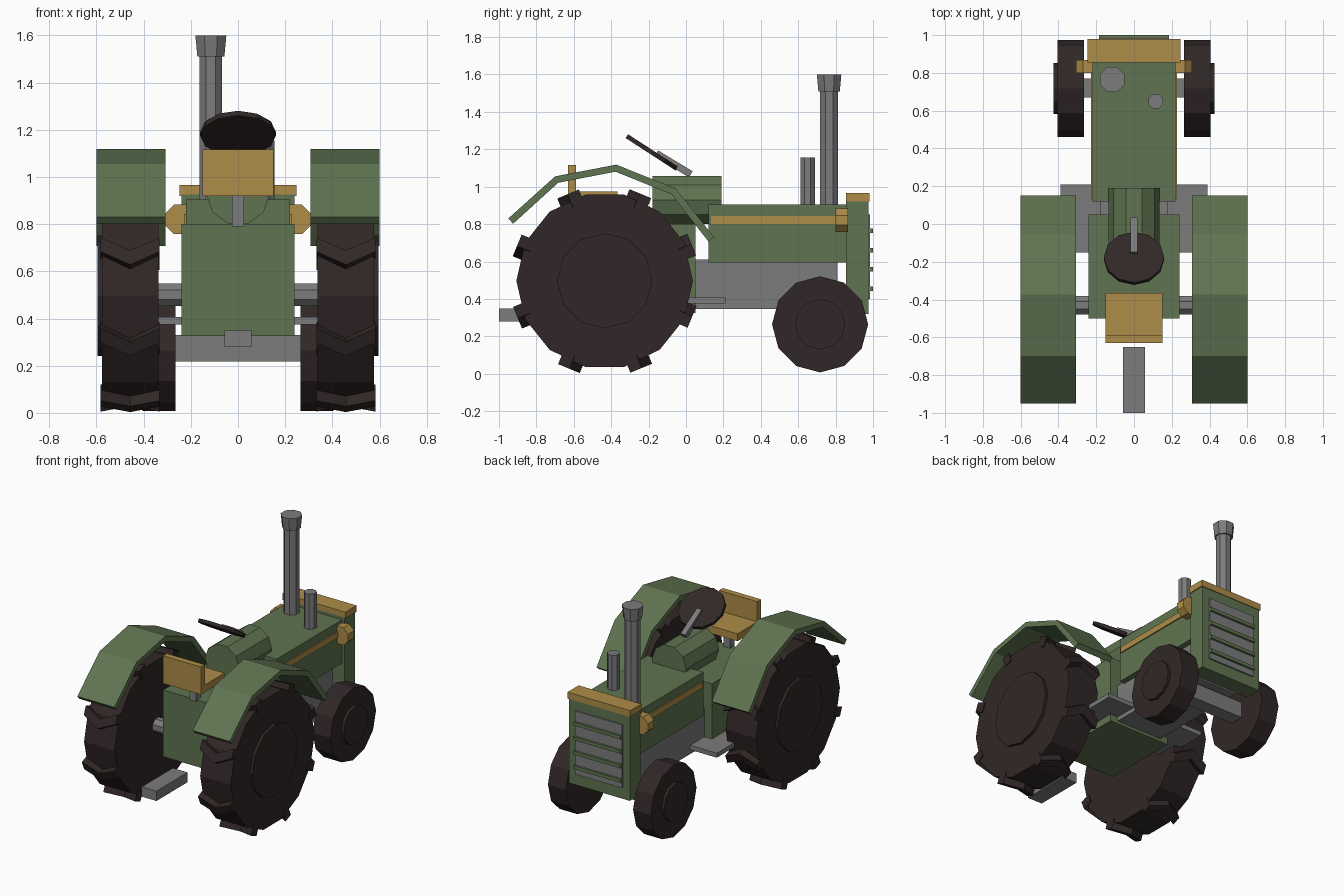
import bpy, bmesh, math
from mathutils import Vector

if "Cube" in bpy.data.objects:
    bpy.data.objects.remove(bpy.data.objects["Cube"])


def material(name, r, g, b):
    m = bpy.data.materials.new(name)
    m.diffuse_color = (r, g, b, 1)
    m.use_nodes = True
    m.node_tree.nodes["Principled BSDF"].inputs["Base Color"].default_value = m.diffuse_color
    return m


GREEN = material("green paint", 0.115, 0.175, 0.082)
GOLD = material("gold paint", 0.42, 0.262, 0.065)
GREY = material("grey metal", 0.2, 0.2, 0.2)
DARK = material("dark rubber", 0.031, 0.02, 0.02)


def finish(name, bm, mat):
    bmesh.ops.recalc_face_normals(bm, faces=bm.faces)
    me = bpy.data.meshes.new(name)
    bm.to_mesh(me)
    bm.free()
    me.materials.append(mat)
    ob = bpy.data.objects.new(name, me)
    bpy.context.collection.objects.link(ob)
    return ob


def loft(bm, a, b):
    """Closed solid between two matching outlines."""
    va, vb = [bm.verts.new(p) for p in a], [bm.verts.new(p) for p in b]
    bm.faces.new(va)
    bm.faces.new(vb)
    for i in range(len(a)):
        j = (i + 1) % len(a)
        bm.faces.new((va[i], va[j], vb[j], vb[i]))


def box(name, mat, x, y, z):
    bm = bmesh.new()
    loft(bm, *[[(x[0], y[0], h), (x[1], y[0], h), (x[1], y[1], h), (x[0], y[1], h)] for h in z])
    return finish(name, bm, mat)


def cyl(name, mat, axis, n, r, centre, span, turn=0.0, r2=None):
    """Prism along an axis; centre gives the other two coordinates in order."""
    rings = []
    for s, rad in zip(span, (r, r2 or r)):
        ring = []
        for i in range(n):
            a = turn + math.tau * i / n
            p = [centre[0] + rad * math.cos(a), centre[1] + rad * math.sin(a)]
            p.insert("xyz".index(axis), s)
            ring.append(p)
        rings.append(ring)
    bm = bmesh.new()
    loft(bm, *rings)
    return finish(name, bm, mat)


# Main body
box("transmission_housing", GREEN, (-.24, .24), (-.5, .05), (.325, .8))
box("engine_block", GREY, (-.18, .18), (.04, .81), (.345, .61))
box("hood", GREEN, (-.22, .22), (.12, .86), (.595, .905))
box("radiator_shell", GREEN, (-.24, .24), (.855, .975), (.32, .925))
box("radiator_cap", GOLD, (-.247, .247), (.855, .98), (.92, .966))
box("grille", GREY, (-.185, .185), (.96, .985), (.4, .85))
for i in range(4):
    z = .455 + i * .103
    box(f"grille_slat_{i + 1}", GREEN, (-.185, .185), (.97, 1.0), (z - .012, z + .012))
cyl("dash_cowl", GREEN, "y", 10, .135, (0, .93), (-.18, .19))

# Exhaust and intake
cyl("exhaust_pipe", GREY, "z", 8, .052, (-.115, .765), (.89, 1.52), math.pi / 8)
cyl("exhaust_cap", GREY, "z", 8, .062, (-.115, .765), (1.51, 1.6), math.pi / 8, .071)
cyl("intake_pipe", GREY, "z", 8, .042, (.115, .65), (.89, 1.155), math.pi / 8)

# Seat
box("seat_pan", GOLD, (-.15, .15), (-.625, -.365), (.92, .973))
box("seat_back", GOLD, (-.15, .15), (-.63, -.587), (.92, 1.117))
box("seat_post", GREY, (-.026, .026), (-.51, -.46), (.79, .925))

# Steering wheel and column, tilted back
wheel = cyl("steering_wheel", DARK, "z", 12, .16, (0, 0), (-.012, .012))
wheel.location = (0, -.182, 1.183)
wheel.rotation_euler.x = -math.radians(33)
column = box("steering_column", GREY, (-.019, .019), (-.115, .1), (-.019, .019))
column.location = (0, -.06, 1.118)
column.rotation_euler.x = -math.radians(31)

# Axles and drawbar
cyl("rear_axle", GREY, "x", 8, .052, (-.43, .5), (-.35, .35), math.pi / 8)
box("front_axle", GREY, (-.28, .28), (.67, .77), (.218, .33))
box("drawbar", GREY, (-.058, .058), (-1.0, -.65), (.28, .35))


def fender(name, s):
    """Bent plate over the rear wheel."""
    top = [Vector(p) for p in ((-.95, .83), (-.70, 1.055), (-.373, 1.118), (-.055, .99), (.15, .73))]
    under = []
    for i, p in enumerate(top):
        t = (top[min(i + 1, 4)] - top[max(i - 1, 0)]).normalized()
        under.append(p + Vector((t.y, -t.x)) * .038)
    outline = top + under[::-1]
    bm = bmesh.new()
    # one solid per bend keeps the caps planar and convex
    for i in range(4):
        q = (top[i], top[i + 1], under[i + 1], under[i])
        loft(bm, [(s * .308, p.x, p.y) for p in q], [(s * .6, p.x, p.y) for p in q])
    bmesh.ops.remove_doubles(bm, verts=bm.verts, dist=1e-5)
    inner = [f for f in bm.faces if all(v in {w for w in f.verts} for v in f.verts)
             and sum(all(e in g.edges for e in f.edges) for g in f.verts[0].link_faces) > 1]
    if inner:
        bmesh.ops.delete(bm, geom=inner, context="FACES_ONLY")
    return finish(name, bm, GREEN)


def lugs(name, s):
    """Eight V-shaped tread bars round the rear tyre."""
    vee = [(-.06, -.125), (.0, 0), (-.06, .125), (.005, .125), (.065, 0), (.005, -.125)]
    bm = bmesh.new()
    for k in range(8):
        a = math.radians(22.5 + 45 * k)
        rad, tan = Vector((0, math.cos(a), math.sin(a))), Vector((0, -math.sin(a), math.cos(a)))
        mid = Vector((s * .457, -.435, .495))
        for half in ((0, 1, 4, 5), (1, 2, 3, 4)):
            loft(bm, *[[mid + rad * r + tan * vee[i][0] + Vector((vee[i][1], 0, 0)) for i in half]
                       for r in (.43, .505)])
    return finish(name, bm, DARK)


# Parts on both sides
for side, s in (("left", -1), ("right", 1)):
    cyl(f"rear_tyre_{side}", DARK, "x", 14, .472, (-.435, .497), (s * .337, s * .577))
    cyl(f"rear_hub_{side}", DARK, "x", 12, .255, (-.435, .497), (s * .4, s * .596))
    lugs(f"rear_tread_{side}", s)
    fender(f"fender_{side}", s)
    cyl(f"front_tyre_{side}", DARK, "x", 12, .257, (.717, .264), (s * .265, s * .405))
    cyl(f"front_hub_{side}", DARK, "x", 12, .135, (.717, .264), (s * .3, s * .425))
    cyl(f"headlight_{side}", GOLD, "y", 8, .068, (s * .245, .82), (.8, .867), math.pi / 8)
    box(f"hood_stripe_{side}", GOLD, sorted((s * .215, s * .228)), (.135, .835), (.8, .843))
    box(f"foot_plate_{side}", GREY, sorted((s * .17, s * .39)), (-.15, .21), (.375, .407))
